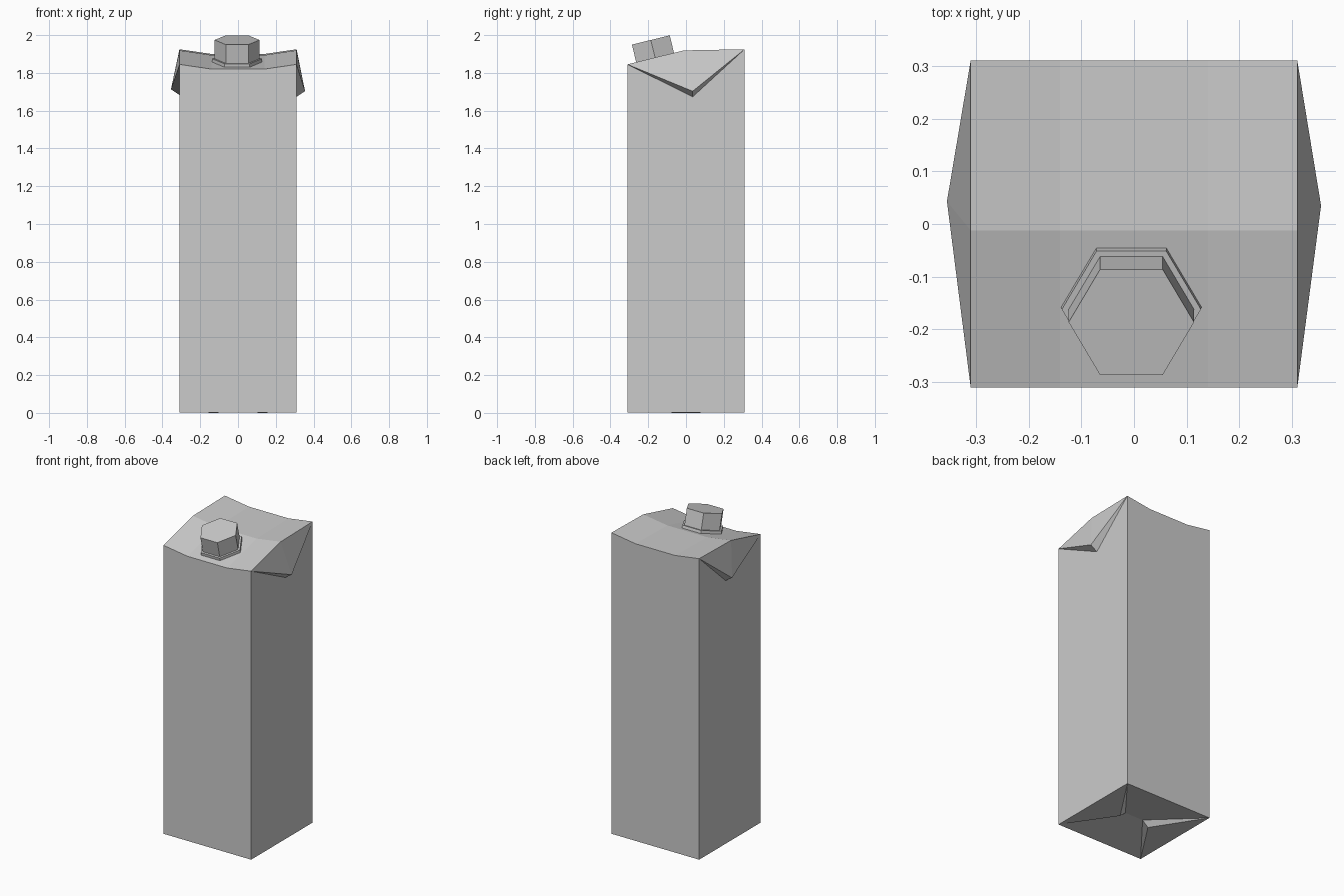
import bpy, bmesh
from math import radians
from mathutils import Matrix, Vector

if "Cube" in bpy.data.objects:
    bpy.data.objects.remove(bpy.data.objects["Cube"])

H = 0.31                                   # half width of the carton
XS = (-H, -0.14, 0.14, H)                  # columns of the sagging top
ROWS = ((-H, 1.845), (-0.012, 1.919), (H, 1.925))   # front edge, crease, back edge
SAG = 0.025

# Carton: body, dented top, folded ears and recessed base in one shell
bm = bmesh.new()


def face(*verts):
    bm.faces.new(verts)


top = [[bm.verts.new((x, y, z - (SAG if abs(x) < 0.2 else 0))) for x in XS]
       for y, z in ROWS]
base = [[bm.verts.new((x, y, 0.003)) for x in (-H, H)] for y in (-H, H)]
valley = [bm.verts.new((s * 0.065, 0, 0.035)) for s in (-1, 1)]

# Top panels
for r in range(2):
    for c in range(3):
        face(top[r][c], top[r][c + 1], top[r + 1][c + 1], top[r + 1][c])

# Front and back walls, and the two base panels rising to the valley
for r, row in ((0, top[0]), (1, top[2])):
    face(*base[r], *reversed(row))
    face(*base[r], valley[1], valley[0])

# Side walls with the ear folded down at the top and the flap folded under
for i, s, tip_y, tip_z in ((0, -1, 0.043, 1.713), (1, 1, 0.035, 1.703)):
    a, crease, b = (top[r][-i] for r in range(3))
    f, k = base[0][i], base[1][i]
    tip = bm.verts.new((s * 0.355, tip_y, tip_z))
    root = bm.verts.new((s * H, tip_y, tip_z - 0.03))
    face(f, k, root)
    face(f, root, a)
    face(k, b, root)
    face(a, crease, tip)
    face(crease, b, tip)
    face(a, tip, root)
    face(b, root, tip)
    under = bm.verts.new((s * 0.105, 0, 0.0))
    face(f, k, under)
    face(f, under, valley[i])
    face(k, valley[i], under)

bmesh.ops.recalc_face_normals(bm, faces=bm.faces)
mesh = bpy.data.meshes.new("carton")
bm.to_mesh(mesh)
bm.free()
bpy.context.collection.objects.link(bpy.data.objects.new("carton", mesh))

# Screw cap and its collar, tilted to match the sloping front panel
TILT = Matrix.Rotation(radians(13.8), 4, 'X')
CAP_BASE = Vector((-0.005, -0.163, 1.879))


def hexagon(name, r_low, r_high, low, high):
    bpy.ops.mesh.primitive_cone_add(vertices=6, radius1=r_low, radius2=r_high,
                                    depth=high - low)
    ob = bpy.context.object
    ob.name = name
    ob.data.transform(Matrix.Translation(CAP_BASE) @ TILT
                      @ Matrix.Translation((0, 0, (low + high) / 2))
                      @ Matrix.Rotation(radians(30), 4, 'Z'))


hexagon("collar", 0.134, 0.132, -0.035, -0.004)
hexagon("screw_cap", 0.119, 0.119, -0.01, 0.098)
